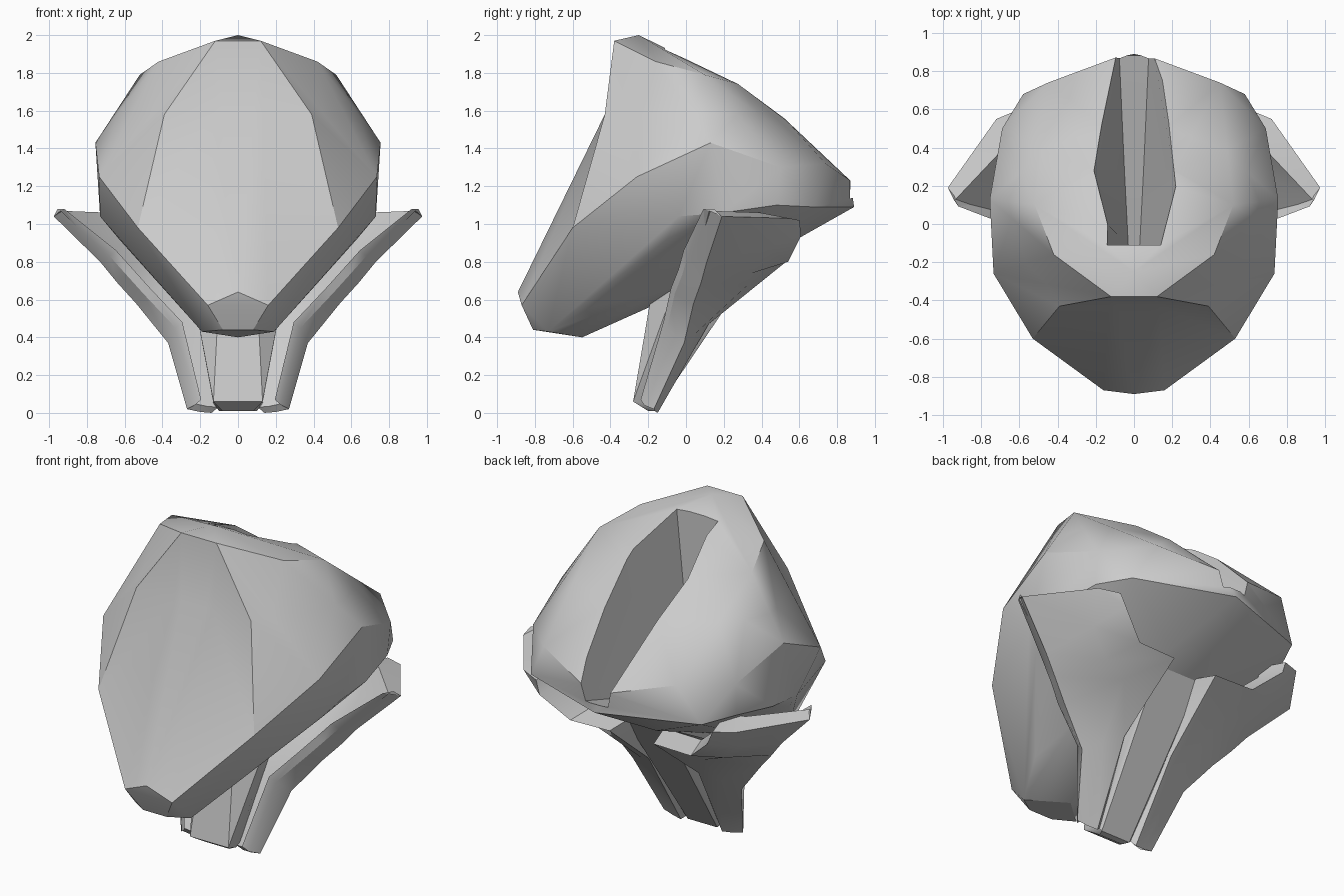
import bpy, bmesh
from math import radians, copysign

if "Cube" in bpy.data.objects:
    bpy.data.objects.remove(bpy.data.objects["Cube"])

GREY = (0.6, 0.6, 0.6, 1)
grey = bpy.data.materials.new("plain grey")
grey.use_nodes = True
grey.diffuse_color = GREY
grey.node_tree.nodes["Principled BSDF"].inputs["Base Color"].default_value = GREY


def make(name, bm):
    bmesh.ops.recalc_face_normals(bm, faces=bm.faces)
    mesh = bpy.data.meshes.new(name)
    bm.to_mesh(mesh)
    bm.free()
    mesh.materials.append(grey)
    ob = bpy.data.objects.new(name, mesh)
    bpy.context.collection.objects.link(ob)
    return ob


def activate(ob):
    bpy.ops.object.select_all(action='DESELECT')
    ob.select_set(True)
    bpy.context.view_layer.objects.active = ob


def smooth(ob, angle=30):
    activate(ob)
    bpy.ops.object.shade_smooth_by_angle(angle=radians(angle))


def hull(half):
    """Faceted solid wrapped round half the corner points and their mirror."""
    bm = bmesh.new()
    for x, y, z in half:
        for s in ((1, -1) if x else (1,)):
            bm.verts.new((s * x, y, z))
    bmesh.ops.convex_hull(bm, input=bm.verts)
    loose = [v for v in bm.verts if not v.link_faces]
    bmesh.ops.delete(bm, geom=loose, context='VERTS')
    bmesh.ops.dissolve_limit(bm, angle_limit=radians(1), verts=bm.verts, edges=bm.edges)
    return bm


def loft(bm, rows, closed):
    """Skin a list of equally long point rows."""
    rings = [[bm.verts.new(p) for p in row] for row in rows]
    n = len(rings[0])
    for a, b in zip(rings, rings[1:]):
        for i in range(n if closed else n - 1):
            j = (i + 1) % n
            bm.faces.new((a[i], a[j], b[j], b[i]))
    if closed:
        bm.faces.new(rings[0])
        bm.faces.new(rings[-1][::-1])


# Domed shell
bm = hull([
    (0, -.25, 2), (.12, -.38, 1.97), (.42, -.16, 1.86), (.52, .1, 1.79),      # crown
    (.2, .28, 1.74), (.17, .52, 1.56), (.1, .87, 1.23),                       # groove rim
    (.755, .13, 1.43), (.735, -.26, 1.25), (.53, -.6, .98),                   # face ridge
    (.16, -.87, .57), (0, -.89, .64), (.08, -.81, .44), (.19, -.73, .43),     # chin
    (0, -.55, .4), (.3, -.5, .56), (.3, -.17, .63), (.63, -.1, .92),          # lower cheek
    (.73, -.04, 1.04), (.73, .2, 1.06), (.68, .48, 1.1),                      # lower side
    (.69, .5, 1.3), (.45, .74, 1.32), (.58, .68, 1.09), (0, .89, 1.09),       # back lip
    (.15, .5, .87),
])
# Bend the face inwards along a brow line
bmesh.ops.bisect_plane(bm, geom=bm.verts[:] + bm.edges[:] + bm.faces[:],
                       plane_co=(0, 0, 1.58), plane_no=(0, 0, 1))
for v in bm.verts:
    if abs(v.co.z - 1.58) < .001 and v.co.y < -.43:
        v.co.y = -.43
        if .15 < abs(v.co.x) < .4:
            v.co.x = copysign(.39, v.co.x)
bmesh.ops.triangulate(bm, faces=bm.faces)
shell = make("shell", bm)

# Groove along the crown: y, rim half width, rim height, floor half width, floor height
sections = []
for y, w, h, f, z in ((-.11, .14, 1.92, .03, .82), (.28, .21, 1.74, .05, .95),
                      (.95, .09, 1.2, .08, 1.16)):
    t = w + (w - f) * .3 / (h - z) if y < .9 else w + .1
    sections.append([(-t, y, h + .3), (-f, y, z), (f, y, z), (t, y, h + .3)])
bm = bmesh.new()
loft(bm, sections, True)
cutter = make("groove_cutter", bm)
cutter.hide_render = True
cut = shell.modifiers.new("groove", 'BOOLEAN')
cut.operation, cut.solver, cut.object = 'DIFFERENCE', 'EXACT', cutter
activate(shell)
bpy.ops.object.modifier_apply(modifier="groove")
bpy.data.objects.remove(cutter)
smooth(shell)

# Side leaves: rows from the flared tip down to the foot, front edge to back edge
leaf_rows = [
    [(.955, .15, 1.08), (.975, .19, 1.04), (.72, .55, 1.03), (.6, .6, 1.02)],
    [(.68, .01, .83), (.73, .11, .80), (.65, .42, .87), (.57, .61, .94)],
    [(.59, -.02, .73), (.64, .08, .69), (.5, .35, .74), (.41, .54, .8)],
    [(.5, -.06, .63), (.54, .04, .58), (.35, .33, .68), (.15, .53, .8)],
    [(.33, -.1, .45), (.37, -.01, .37), (.27, .05, .42), (.17, .12, .47)],
    [(.23, -.22, .04), (.27, -.17, .02), (.2, -.16, .005), (.14, -.15, 0)],
]
for side, name in ((1, "left_leaf"), (-1, "right_leaf")):
    bm = bmesh.new()
    loft(bm, [[(side * x, y, z) for x, y, z in row] for row in leaf_rows], False)
    # thicken the sheet inwards, most of all towards the back
    inner = bmesh.ops.extrude_face_region(bm, geom=bm.faces[:])["geom"]
    for v in (g for g in inner if isinstance(g, bmesh.types.BMVert)):
        v.co.x -= side * .035
        v.co.y -= .02 + .25 * max(0, v.co.y)
        v.co.z += .03 if v.co.z < 1.05 else 0
    smooth(make(name, bm))

# Middle leaf running from the foot up under the shell
smooth(make("middle_leaf", hull([
    (.13, -.28, .06), (.08, -.2, .01), (.1, -.16, .01), (.13, -.17, .05),
    (.1, -.18, .65), (.24, -.07, .64), (.13, .07, .53), (.15, .42, .87),
])))
